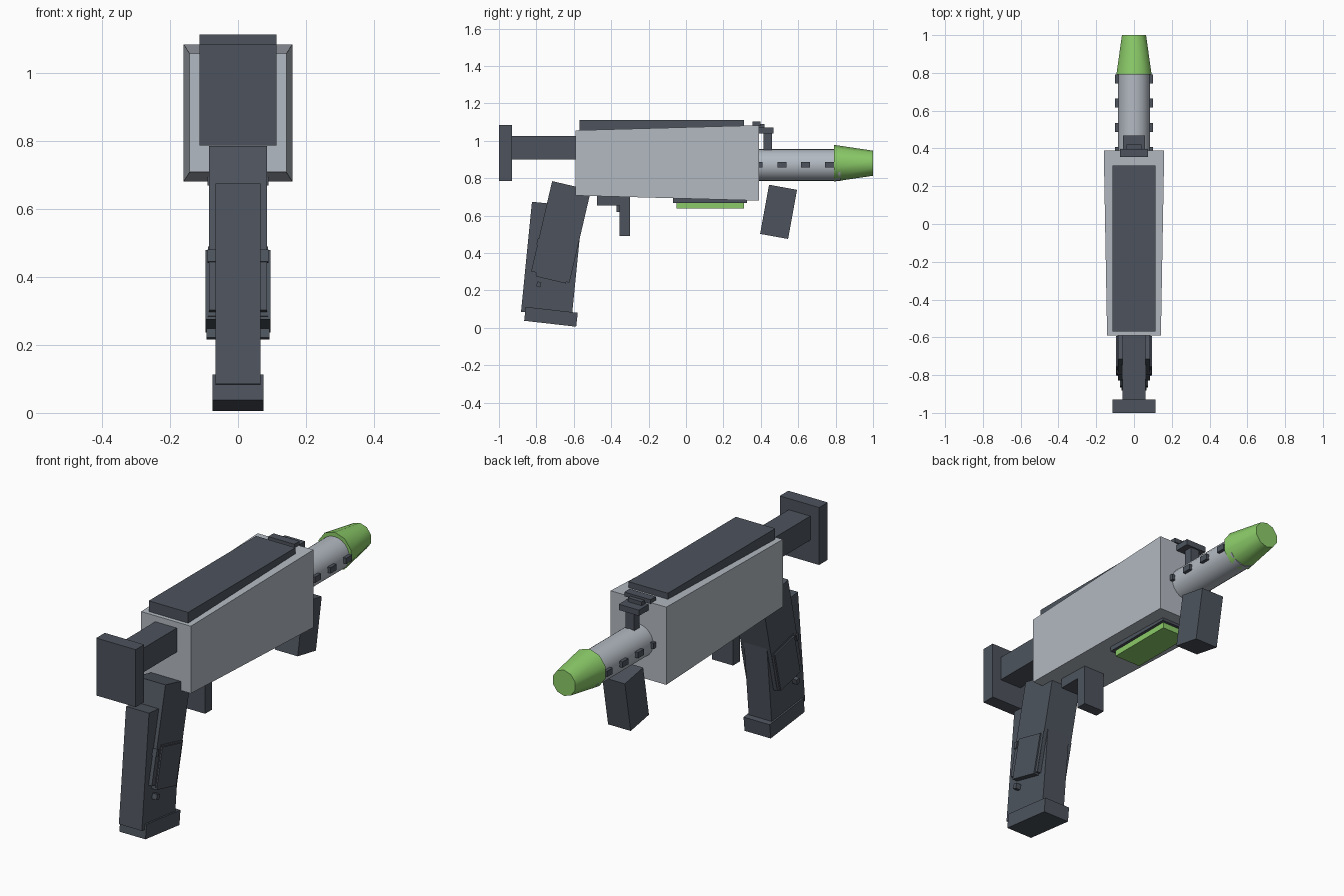
import bpy
import math

if "Cube" in bpy.data.objects:
    bpy.data.objects.remove(bpy.data.objects["Cube"])


def material(name, rgb):
    m = bpy.data.materials.new(name)
    m.diffuse_color = (*rgb, 1)
    m.use_nodes = True
    m.node_tree.nodes["Principled BSDF"].inputs["Base Color"].default_value = m.diffuse_color
    return m


GREEN = material("green", (0.26, 0.60, 0.14))
DARK = material("dark_slate", (0.075, 0.088, 0.11))
LIGHT = material("light_grey", (0.45, 0.49, 0.54))


def box(name, x, y, z, mat=DARK, tilt=0):
    """Box from (min, max) ranges, tilted about its centre in the side plane."""
    bpy.ops.mesh.primitive_cube_add(size=1)
    ob = bpy.context.object
    ob.name = name
    for v in ob.data.vertices:
        v.co = [c * (r[1] - r[0]) for c, r in zip(v.co, (x, y, z))]
    ob.location = [(r[0] + r[1]) / 2 for r in (x, y, z)]
    ob.rotation_euler.x = math.radians(tilt)
    ob.data.materials.append(mat)
    return ob


def mid(name, half, y, z, mat=DARK):
    return box(name, (-half, half), y, z, mat)


def tilted(name, x, y, z, depth, height, tilt):
    return box(name, x, (y - depth / 2, y + depth / 2),
               (z - height / 2, z + height / 2), DARK, tilt)


def tube(name, sides, r1, r2, y0, y1, z, mat, angle):
    bpy.ops.mesh.primitive_cone_add(vertices=sides, radius1=r1, radius2=r2,
                                    depth=y1 - y0, location=(0, (y0 + y1) / 2, z),
                                    rotation=(-math.pi / 2, 0, 0))
    ob = bpy.context.object
    ob.name = name
    ob.data.materials.append(mat)
    bpy.ops.object.shade_smooth_by_angle(angle=math.radians(angle))
    return ob


# Receiver body, tapering towards the back
body = mid("body", 0.16, (-0.59, 0.39), (0.68, 1.083), LIGHT)
for v in body.data.vertices:
    if v.co.y < 0:
        v.co.x *= 0.89
        v.co.z *= 0.865
mid("top_plate", 0.113, (-0.57, 0.31), (1.0, 1.112))

# Stock
mid("stock_arm", 0.062, (-0.94, -0.57), (0.90, 1.025))
mid("stock_butt", 0.113, (-1.0, -0.93), (0.785, 1.083))

# Barrel, muzzle and side studs
tube("barrel", 24, 0.085, 0.085, 0.37, 0.825, 0.87, LIGHT, 40)
tube("muzzle", 10, 0.098, 0.067, 0.792, 1.0, 0.88, GREEN, 40)
for i in range(4):
    y = 0.36 + 0.128 * i
    for s in (-1, 1):
        box("barrel_stud", sorted((s * 0.07, s * 0.1)), (y, y + 0.048), (0.857, 0.887))

# Front sight
mid("sight_post", 0.025, (0.415, 0.46), (0.94, 1.05))
mid("sight_block", 0.058, (0.39, 0.468), (1.04, 1.07))
mid("sight_link", 0.04, (0.375, 0.42), (1.06, 1.09))
mid("sight_bar", 0.075, (0.355, 0.398), (1.08, 1.102))

# Underside light strip
mid("strip_mount", 0.09, (-0.07, 0.325), (0.668, 0.71))
mid("light_strip", 0.075, (-0.05, 0.31), (0.638, 0.67), GREEN)

# Trigger
mid("trigger_mount", 0.06, (-0.475, -0.30), (0.653, 0.72))
mid("trigger", 0.06, (-0.355, -0.30), (0.49, 0.70))
mid("trigger_catch", 0.02, (-0.372, -0.35), (0.62, 0.66))

# Foregrip, rear grip and magazine
tilted("foregrip", (-0.065, 0.065), 0.495, 0.62, 0.152, 0.267, -10.3)
tilted("rear_grip", (-0.085, 0.085), -0.668, 0.519, 0.213, 0.495, -13.1)
tilted("magazine", (-0.066, 0.066), -0.717, 0.366, 0.273, 0.591, -5.7)
tilted("magazine_cap", (-0.075, 0.075), -0.722, 0.059, 0.28, 0.075, -6.5)

# Grip side panels with small fittings
for s in (-1, 1):
    tilted("grip_panel", sorted((s * 0.06, s * 0.095)), -0.698, 0.358, 0.165, 0.21, -13.3)
    tilted("panel_backing", sorted((s * 0.06, s * 0.088)), -0.69, 0.365, 0.185, 0.21, -13.3)
    tilted("grip_button", sorted((s * 0.06, s * 0.093)), -0.787, 0.232, 0.022, 0.028, -13.3)
    tilted("grip_tab", sorted((s * 0.06, s * 0.09)), -0.787, 0.46, 0.018, 0.036, -13.3)
